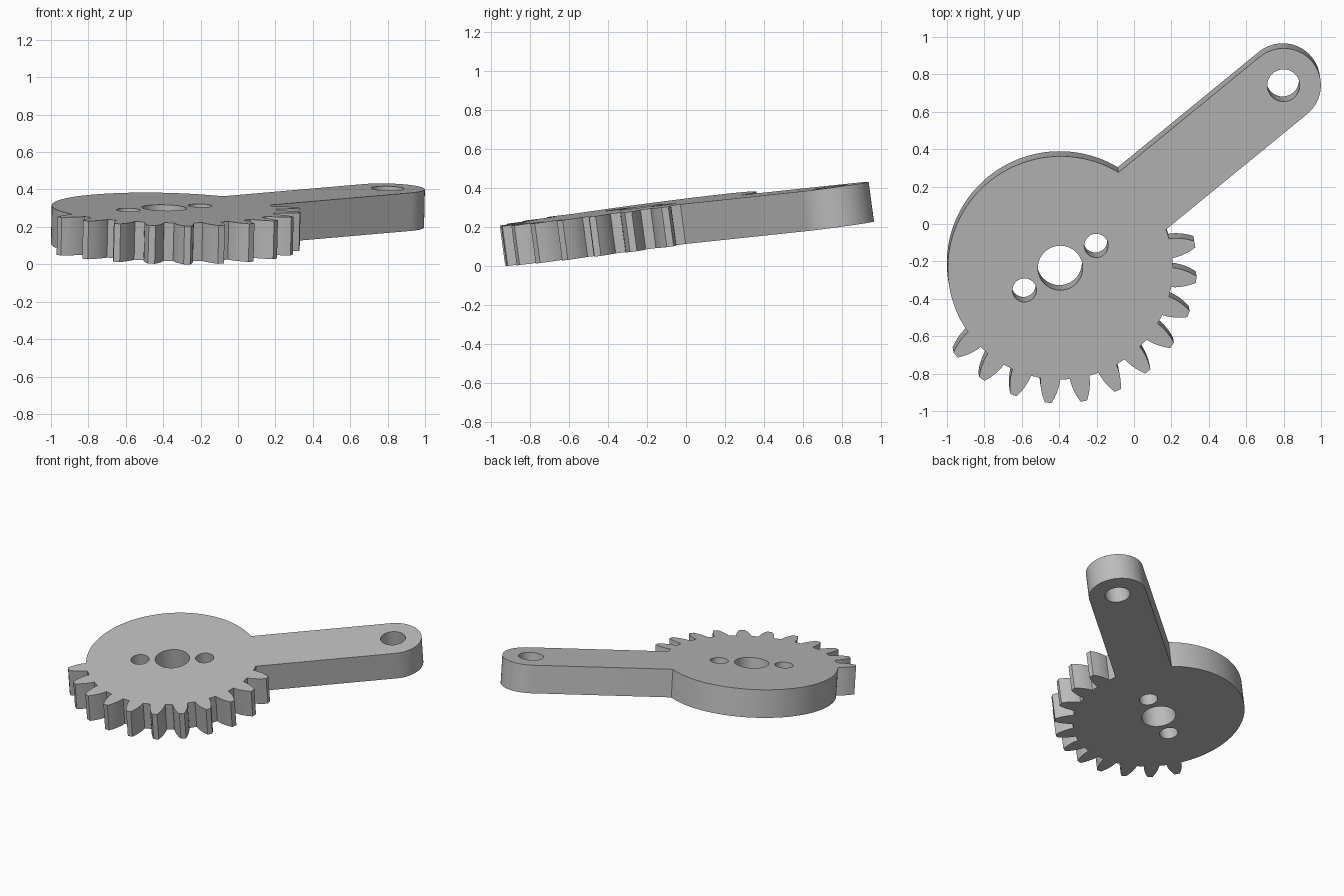
import bpy, bmesh
from math import sin, cos, radians, asin, degrees
from mathutils import Vector, Matrix

cube = bpy.data.objects.get("Cube")
if cube:
    bpy.data.objects.remove(cube)

DISC_R = 0.602
THICK = 0.206
ARM_ANGLE = 39.5
ARM_LEN = 1.545
ARM_HALF = 0.2
PITCH = 15
TEETH = 11
FIRST_TOOTH = 10
# radius and half angle along one tooth flank, root to tip
FLANK = [(0.602, 5.0), (0.625, 4.7), (0.65, 4.15), (0.675, 3.45), (0.7, 2.6), (0.73, 1.4)]


def polar(r, deg, centre=(0, 0)):
    a = radians(deg)
    return Vector((centre[0] + r * cos(a), centre[1] + r * sin(a), 0))


def arc(r, start, end, steps, centre=(0, 0)):
    return [polar(r, start + (end - start) * i / steps, centre) for i in range(steps + 1)]


# outline: gear teeth, then the arm, then the plain back of the disc
arm_end = polar(ARM_LEN, ARM_ANGLE)
spread = degrees(asin(ARM_HALF / DISC_R))
outline = []
for k in reversed(range(TEETH)):
    mid = FIRST_TOOTH - PITCH * k
    outline += [polar(r, mid - h) for r, h in FLANK]
    outline += [polar(r, mid + h) for r, h in reversed(FLANK)]
outline.append(polar(DISC_R, ARM_ANGLE - spread))
outline += arc(ARM_HALF, ARM_ANGLE - 90, ARM_ANGLE + 90, 32, arm_end)
last_root = 360 + FIRST_TOOTH - PITCH * (TEETH - 1) - FLANK[0][1]
outline += arc(DISC_R, ARM_ANGLE + spread, last_root, 64)[:-1]

# hub bore, two screw holes and the arm hole
holes = [(0.12, (0, 0)), (0.064, polar(0.226, 32)), (0.064, polar(0.226, 212)), (0.087, arm_end)]
loops = [outline] + [arc(r, 0, 360, 48, c)[:-1] for r, c in holes]

# fill the flat profile and give it thickness
bm = bmesh.new()
edges = []
for loop in loops:
    verts = [bm.verts.new(p) for p in loop]
    edges += [bm.edges.new((a, b)) for a, b in zip(verts, verts[1:] + verts[:1])]
bmesh.ops.triangle_fill(bm, use_beauty=True, use_dissolve=False, edges=edges)
grown = bmesh.ops.extrude_face_region(bm, geom=bm.faces[:])["geom"]
moved = [g for g in grown if isinstance(g, bmesh.types.BMVert)]
bmesh.ops.translate(bm, verts=moved, vec=(0, 0, -THICK))
bmesh.ops.recalc_face_normals(bm, faces=bm.faces[:])

# tilt the plate and rest it on the ground
normal = Vector((0.023, -0.134, 1))
tilt = Vector((0, 0, 1)).rotation_difference(normal).to_matrix().to_4x4()
bm.transform(Matrix.Translation((-0.394, -0.235, 0)) @ tilt)
low = min(v.co.z for v in bm.verts)
bm.transform(Matrix.Translation((0, 0, -low)))

mesh = bpy.data.meshes.new("gear_arm")
bm.to_mesh(mesh)
bm.free()
gear = bpy.data.objects.new("gear_arm", mesh)
bpy.context.collection.objects.link(gear)

# plain grey finish
grey = bpy.data.materials.new("grey")
grey.use_nodes = True
colour = (0.5, 0.5, 0.5, 1)
grey.diffuse_color = colour
grey.node_tree.nodes["Principled BSDF"].inputs["Base Color"].default_value = colour
mesh.materials.append(grey)

bpy.ops.object.select_all(action="DESELECT")
gear.select_set(True)
bpy.context.view_layer.objects.active = gear
bpy.ops.object.shade_smooth_by_angle(angle=radians(30))
